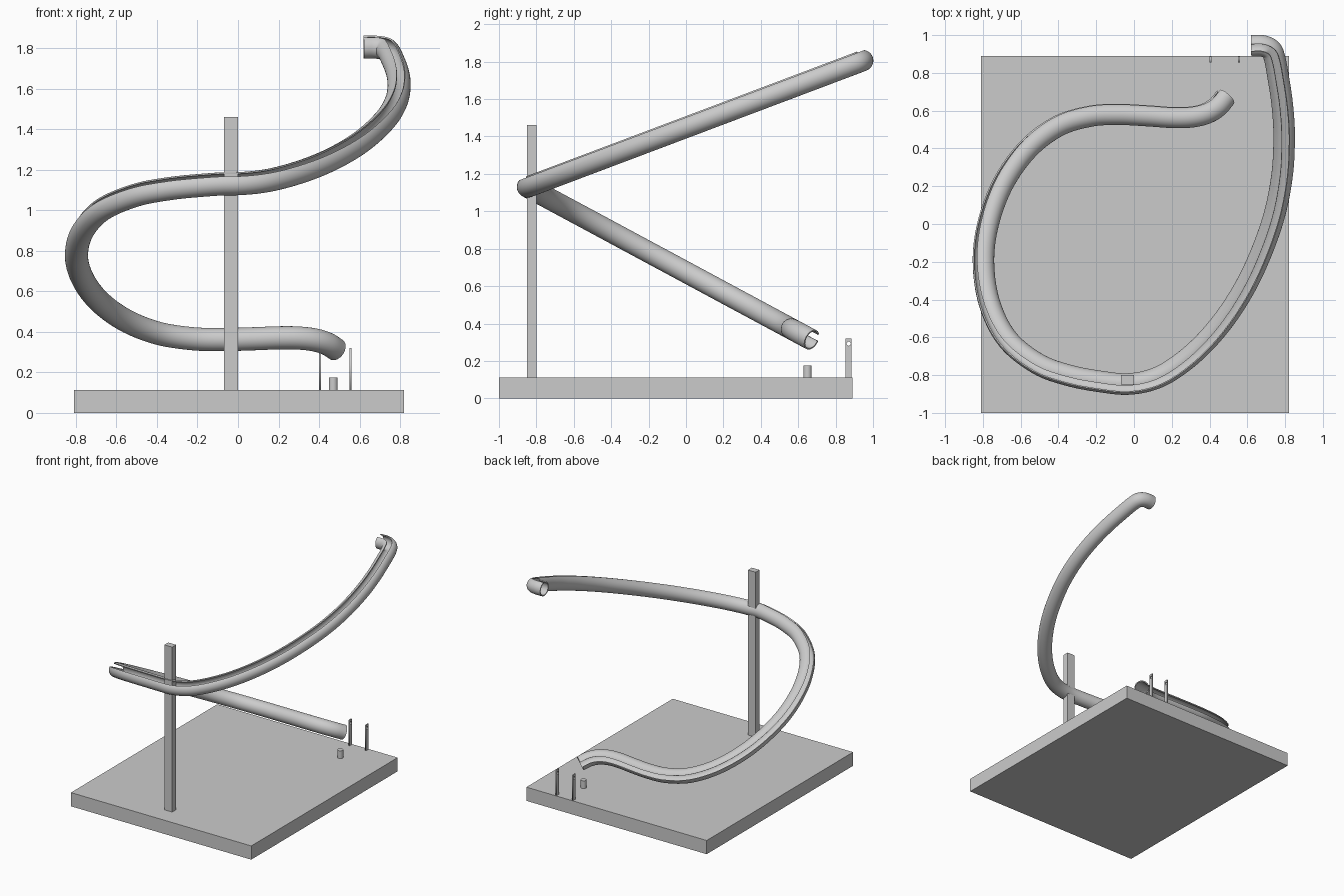
import bpy
import bmesh
from math import cos, sin, radians
from mathutils import Vector

cube = bpy.data.objects.get("Cube")
if cube:
    bpy.data.objects.remove(cube, do_unlink=True)

# One plain grey for everything
grey = bpy.data.materials.new("light_grey")
grey.use_nodes = True
grey.diffuse_color = (0.6, 0.6, 0.6, 1)
grey.node_tree.nodes["Principled BSDF"].inputs["Base Color"].default_value = grey.diffuse_color


def add_object(name, mesh):
    mesh.materials.clear()
    mesh.materials.append(grey)
    obj = bpy.data.objects.new(name, mesh)
    bpy.context.collection.objects.link(obj)
    return obj


def smooth(obj):
    bpy.ops.object.select_all(action='DESELECT')
    obj.select_set(True)
    bpy.context.view_layer.objects.active = obj
    bpy.ops.object.shade_smooth_by_angle(angle=radians(35))


def finish(name, bm):
    bmesh.ops.recalc_face_normals(bm, faces=bm.faces)
    mesh = bpy.data.meshes.new(name)
    bm.to_mesh(mesh)
    bm.free()
    return add_object(name, mesh)


def box(name, low, high):
    low, high = Vector(low), Vector(high)
    bm = bmesh.new()
    bmesh.ops.create_cube(bm, size=1)
    bmesh.ops.scale(bm, vec=high - low, verts=bm.verts)
    bmesh.ops.translate(bm, vec=(low + high) / 2, verts=bm.verts)
    return finish(name, bm)


# Base board and support post
TOP = 0.112
box("base_board", (-0.81, -1, 0), (0.82, 0.89, TOP))
box("support_post", (-0.07, -0.85, TOP), (0, -0.8, 1.46))

# Small round peg
bm = bmesh.new()
bmesh.ops.create_cone(bm, cap_ends=True, segments=32, radius1=0.022, radius2=0.022, depth=0.063)
bmesh.ops.translate(bm, vec=(0.47, 0.65, TOP + 0.0315), verts=bm.verts)
smooth(finish("round_peg", bm))


# Thin upright strips, each with a hole near its top
def drilled_strip(name, x):
    curve = bpy.data.curves.new(name + "_outline", 'CURVE')
    curve.dimensions = '2D'
    curve.fill_mode = 'BOTH'
    curve.extrude = 0.005
    outline = [(-0.016, 0), (0.016, 0), (0.016, 0.208), (-0.016, 0.208)]
    hole = [(0.011 * cos(radians(a)), 0.18 + 0.011 * sin(radians(a))) for a in range(0, 360, 15)]
    for loop in (outline, hole):
        spline = curve.splines.new('POLY')
        spline.points.add(len(loop) - 1)
        spline.use_cyclic_u = True
        for point, (u, v) in zip(spline.points, loop):
            point.co = (u, v, 0, 1)
    temp = bpy.data.objects.new(name + "_outline", curve)
    mesh = bpy.data.meshes.new_from_object(temp)
    bpy.data.objects.remove(temp)
    for vert in mesh.vertices:
        u, v, w = vert.co
        vert.co = (x + w, 0.87 + u, TOP + v)
    add_object(name, mesh)


drilled_strip("right_strip", 0.405)
drilled_strip("left_strip", 0.555)

# Track path: plan points for two tilted planar bends that meet at the post
JOINT = (-0.03, -0.847)
JOINT_Z = 1.13
UPPER_SLOPE, LOWER_SLOPE = 0.377, -0.538
upper = [(0.62, 0.943), (0.68, 0.943), (0.725, 0.922), (0.745, 0.875), (0.763, 0.78),
         (0.785, 0.63), (0.795, 0.46), (0.783, 0.25), (0.735, 0.02), (0.64, -0.23),
         (0.53, -0.43), (0.4, -0.6), (0.26, -0.73), (0.12, -0.815)]
lower = [(-0.19, -0.832), (-0.35, -0.8), (-0.51, -0.74), (-0.67, -0.61), (-0.765, -0.42),
         (-0.797, -0.2), (-0.77, 0.01), (-0.69, 0.22), (-0.56, 0.4), (-0.4, 0.52),
         (-0.23, 0.572), (-0.08, 0.581), (0.07, 0.574), (0.2, 0.565), (0.3, 0.567),
         (0.38, 0.585), (0.44, 0.62), (0.485, 0.672)]


def track_path(steps=8):
    pts = [Vector(p) for p in upper + [JOINT] + lower]
    ext = [2 * pts[0] - pts[1]] + pts + [2 * pts[-1] - pts[-2]]
    path = []
    for i in range(len(pts) - 1):
        a, b, c, d = ext[i:i + 4]
        slope = UPPER_SLOPE if i < len(upper) else LOWER_SLOPE
        last = i == len(pts) - 2
        for s in range(steps + last):
            t = s / steps
            p = (2 * b + (c - a) * t + (2 * a - 5 * b + 4 * c - d) * t * t
                 + (3 * b - a - 3 * c + d) * t ** 3) / 2
            path.append(Vector((p.x, p.y, JOINT_Z + slope * (p.y - JOINT[1]))))
    return path


# Pipe wall section with a slot, swept along the path without twisting
def slotted_track(name, path, radius=0.057, wall=0.008, lean=9, half_slot=21, arc=40):
    angles = [radians(half_slot + (360 - 2 * half_slot) * i / arc) for i in range(arc + 1)]
    section = [(radius, a) for a in angles] + [(radius - wall, a) for a in reversed(angles)]
    normal = Vector((0, -UPPER_SLOPE, 1)).normalized()
    tangents = [(path[min(i + 1, len(path) - 1)] - path[max(i - 1, 0)]).normalized()
                for i in range(len(path))]
    outward = normal.cross(tangents[0])
    up = normal * cos(radians(lean)) + outward * sin(radians(lean))
    bm = bmesh.new()
    rings = []
    for i, (point, tangent) in enumerate(zip(path, tangents)):
        if i:
            up = tangents[i - 1].rotation_difference(tangent) @ up
        up = (up - tangent * up.dot(tangent)).normalized()
        side = tangent.cross(up)
        rings.append([bm.verts.new(point + (up * cos(a) + side * sin(a)) * r) for r, a in section])
    count = len(section)
    for one, two in zip(rings, rings[1:]):
        for j in range(count):
            k = (j + 1) % count
            bm.faces.new((one[j], one[k], two[k], two[j]))
    # Close the wall thickness at both ends
    for ring in (rings[0], rings[-1]):
        for j in range(arc):
            bm.faces.new((ring[j], ring[j + 1], ring[count - 2 - j], ring[count - 1 - j]))
    smooth(finish(name, bm))


slotted_track("slotted_track", track_path())
